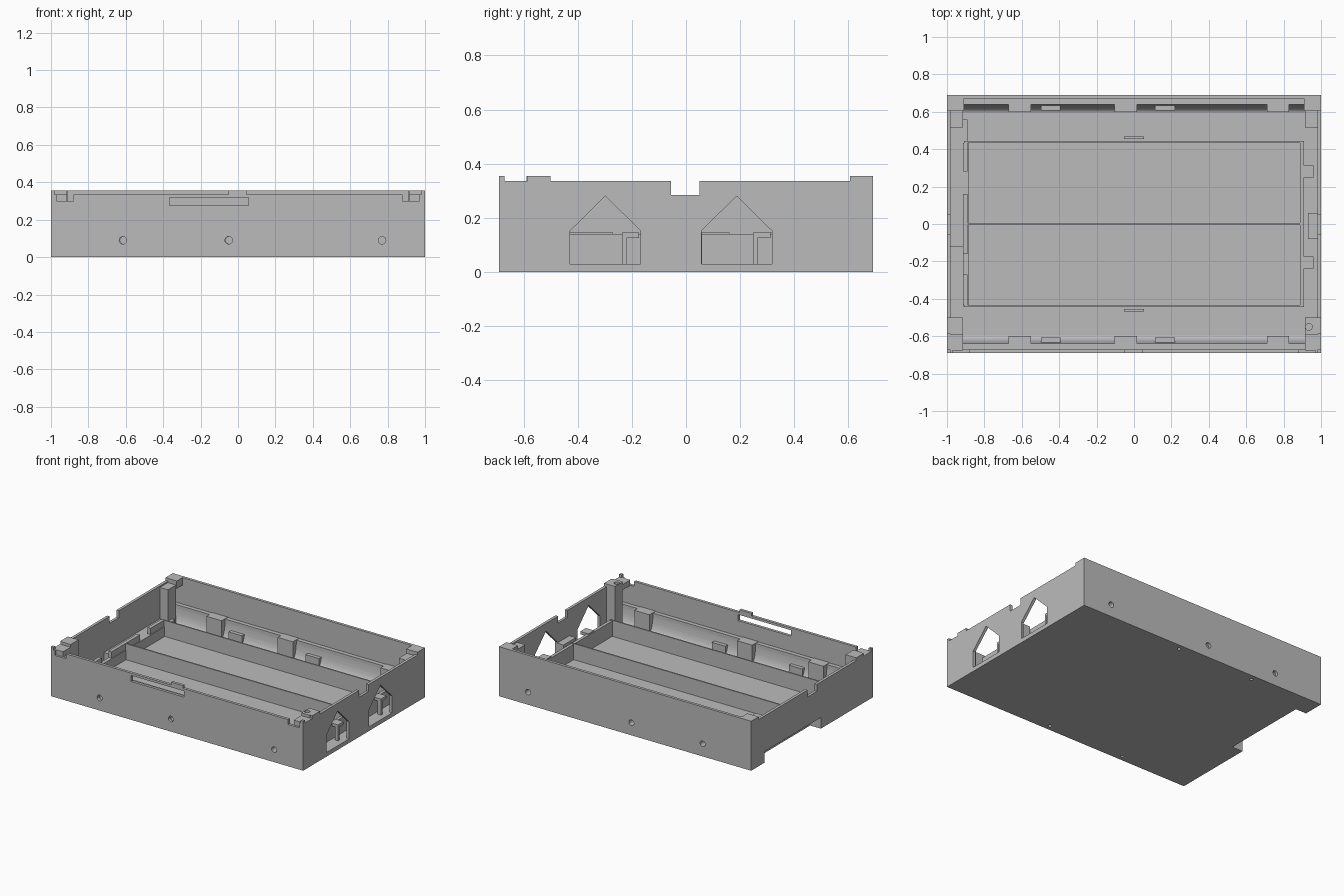
import bpy, bmesh, math
from mathutils import Matrix

if "Cube" in bpy.data.objects:
    bpy.data.objects.remove(bpy.data.objects["Cube"], do_unlink=True)

grey = bpy.data.materials.new("plain_grey")
grey.use_nodes = True
grey.diffuse_color = (0.5, 0.5, 0.5, 1)
grey.node_tree.nodes["Principled BSDF"].inputs["Base Color"].default_value = (0.5, 0.5, 0.5, 1)


def finish(name, bm):
    bmesh.ops.recalc_face_normals(bm, faces=bm.faces)
    mesh = bpy.data.meshes.new(name)
    bm.to_mesh(mesh)
    bm.free()
    mesh.materials.append(grey)
    ob = bpy.data.objects.new(name, mesh)
    bpy.context.collection.objects.link(ob)
    return ob


def box(name, x0, x1, y0, y1, z0, z1):
    bm = bmesh.new()
    bmesh.ops.create_cube(bm, size=1)
    for v in bm.verts:
        v.co.x = x1 if v.co.x > 0 else x0
        v.co.y = y1 if v.co.y > 0 else y0
        v.co.z = z1 if v.co.z > 0 else z0
    return finish(name, bm)


def prism(name, yz, x0, x1):
    """Extrude a (y, z) outline along x."""
    bm = bmesh.new()
    face = bm.faces.new([bm.verts.new((x0, y, z)) for y, z in yz])
    out = bmesh.ops.extrude_face_region(bm, geom=[face])["geom"]
    bmesh.ops.translate(bm, vec=(x1 - x0, 0, 0),
                        verts=[g for g in out if isinstance(g, bmesh.types.BMVert)])
    return finish(name, bm)


def rod(name, x, y, z, r, depth, upright=False):
    bm = bmesh.new()
    turn = Matrix() if upright else Matrix.Rotation(math.pi / 2, 4, 'X')
    bmesh.ops.create_cone(bm, cap_ends=True, segments=24, radius1=r, radius2=r,
                          depth=depth, matrix=Matrix.Translation((x, y, z)) @ turn)
    return finish(name, bm)


def cut(ob, cutters):
    for c in cutters:
        mod = ob.modifiers.new("cut", 'BOOLEAN')
        mod.operation, mod.solver, mod.object = 'DIFFERENCE', 'EXACT', c
    bpy.context.view_layer.update()
    mesh = bpy.data.meshes.new_from_object(ob.evaluated_get(bpy.context.evaluated_depsgraph_get()))
    ob.modifiers.clear()
    ob.data = mesh
    for c in cutters:
        bpy.data.objects.remove(c, do_unlink=True)


T = 0.02                        # wall thickness
X, Y = 1.0, 0.69                # half sizes
FLOOR, RIM, TOP, RIB = 0.03, 0.335, 0.355, 0.145
SCREWS = (-0.615, -0.05, 0.77)
PEGS = (-0.445, 0.165)


def side_recess():
    return box("recess_cutter", -1.1, -0.915, -0.1, 0.54, -0.1, 0.08)


# Floor with drilled holes and the underside recess
floor = box("floor", -X, X, -Y, Y, 0, FLOOR)
cut(floor, [side_recess()] + [rod("drill", x, s * 0.65, 0, 0.012, 0.03, True)
                              for x in PEGS for s in (-1, 1)])

# Long walls with screw holes
back = box("back_wall", -X, X, Y - T, Y, 0, TOP)
cut(back, [rod("drill", x, Y, 0.09, 0.02, 0.1) for x in SCREWS])
front = box("front_wall", -X, X, -Y, -Y + T, 0, RIM)
cut(front, [rod("drill", x, -Y, 0.09, 0.02, 0.1) for x in SCREWS]
    + [box("slot_cutter", -0.365, 0.055, -0.8, -0.6, 0.275, 0.318)]
    + [box("step_cutter", min(s * 0.88, s * 0.97), max(s * 0.88, s * 0.97),
           -0.8, -0.6, 0.3, 0.5) for s in (-1, 1)])
box("front_tab", -0.05, 0.045, -Y, -Y + T, RIM - 0.01, TOP)

# Short walls: gabled openings on one, recess on the other
left = box("left_wall", X - T, X, -Y, Y, 0, RIM)
gables = []
for c in (-0.298, 0.187):
    w = 0.13
    gables.append(prism("gable_cutter", [(c - w, FLOOR), (c + w, FLOOR), (c + w, 0.152),
                                         (c, 0.28), (c - w, 0.152)], 0.9, 1.1))
cut(left, gables + [box("notch_cutter", 0.9, 1.1, -0.055, 0.05, 0.285, 0.5)])
right = box("right_wall", -X, -X + T, -Y, Y, 0, RIM)
cut(right, [side_recess(), box("notch_cutter", -1.1, -0.9, -0.055, 0.05, 0.285, 0.5)])
cover = box("recess_cover", -0.98, -0.89, -0.12, 0.56, 0.01, 0.1)
cut(cover, [side_recess()])

# Curved skirting with blocks along both long walls
for s, side in ((-1, "front"), (1, "back")):
    curve = [(s * (0.595 + 0.045 * math.sin(a)), 0.165 - 0.13 * math.cos(a))
             for a in [i * math.pi / 16 for i in range(9)]]
    skirt = prism(side + "_skirting", [(s * 0.675, 0.02), (s * 0.595, 0.02)] + curve
                  + [(s * 0.675, 0.165)], -0.98, 0.98)
    for p in skirt.data.polygons:
        p.use_smooth = abs(p.normal.x) < 0.5 and p.normal.z > 0.05 and abs(p.normal.y) > 0.05
    cut(skirt, [rod("drill", x, s * Y, 0.09, 0.02, 0.12) for x in SCREWS]
        + [rod("drill", x, s * 0.65, 0.0, 0.012, 0.1, True) for x in PEGS])
    y0, y1 = sorted((s * 0.6, s * 0.67))
    for x in (-0.61, -0.045, 0.77):
        block = box(side + "_screw_block", x - 0.06, x + 0.06, y0, y1, 0.02, 0.168)
        cut(block, [rod("drill", x, s * Y, 0.09, 0.02, 0.12)])
    y0, y1 = sorted((s * 0.606, s * 0.633))
    for x in PEGS:
        box(side + "_peg", x - 0.053, x + 0.053, y0, y1, 0.02, 0.1)
    y0, y1 = sorted((s * 0.44, s * 0.468))
    y0, y1 = (y1 - 0.013, y1) if s > 0 else (y0, y0 + 0.013)
    box(side + "_stop", -0.053, 0.053, y0, y1, 0.02, 0.1)

# Thin ribs dividing the two long bays
for name, y in (("front_rib", -0.438), ("middle_rib", 0), ("back_rib", 0.438)):
    box(name, -0.91, 0.91, y - 0.005, y + 0.005, 0.02, RIB)

# Bay ends
box("left_bay_end", 0.888, 0.91, -0.44, 0.44, 0.02, RIB - 0.005)
for y0, y1 in ((-0.433, -0.27), (-0.16, 0.16), (0.28, 0.433)):
    box("right_bay_end", -0.915, -0.89, y0, y1, 0.02, RIB)
box("right_bay_sill", -0.912, -0.885, -0.44, 0.44, 0.02, 0.1)
for y in (-0.205, 0.28):
    box("bay_clip", 0.895, 0.96, y - 0.032, y + 0.032, 0.125, RIB)
    box("clip_post", 0.935, 0.96, y - 0.032, y - 0.015, 0.02, 0.13)
box("middle_clip_block", 0.93, 0.985, -0.08, 0.06, 0.02, RIB)

# Corner posts and catch plates
for s, side in ((-1, "right"), (1, "left")):
    x0, x1 = sorted((s * 0.915, s * 0.985))
    post = box(side + "_front_post", x0, x1, -0.59, -0.5, 0.02, TOP)
    if s > 0:
        cut(post, [rod("drill", 0.935, -0.55, TOP, 0.018, 0.1, True)])
    box(side + "_back_post", x0, x1, 0.515, 0.605, 0.02, RIM - 0.01)
    box(side + "_front_catch", x0, x1, -0.675, -0.58, 0.295, RIM)
    x0, x1 = sorted((s * 0.91, s * 1.0))
    box(side + "_back_catch", x0, x1, 0.605, 0.675, 0.3, TOP)
    x0, x1 = sorted((s * 0.98, s * 1.0))
    box(side + "_front_rim_step", x0, x1, -0.585, -0.5, RIM - 0.01, TOP)
    box(side + "_front_corner_tip", x0, x1, -Y, -Y + T, RIM - 0.01, TOP)
